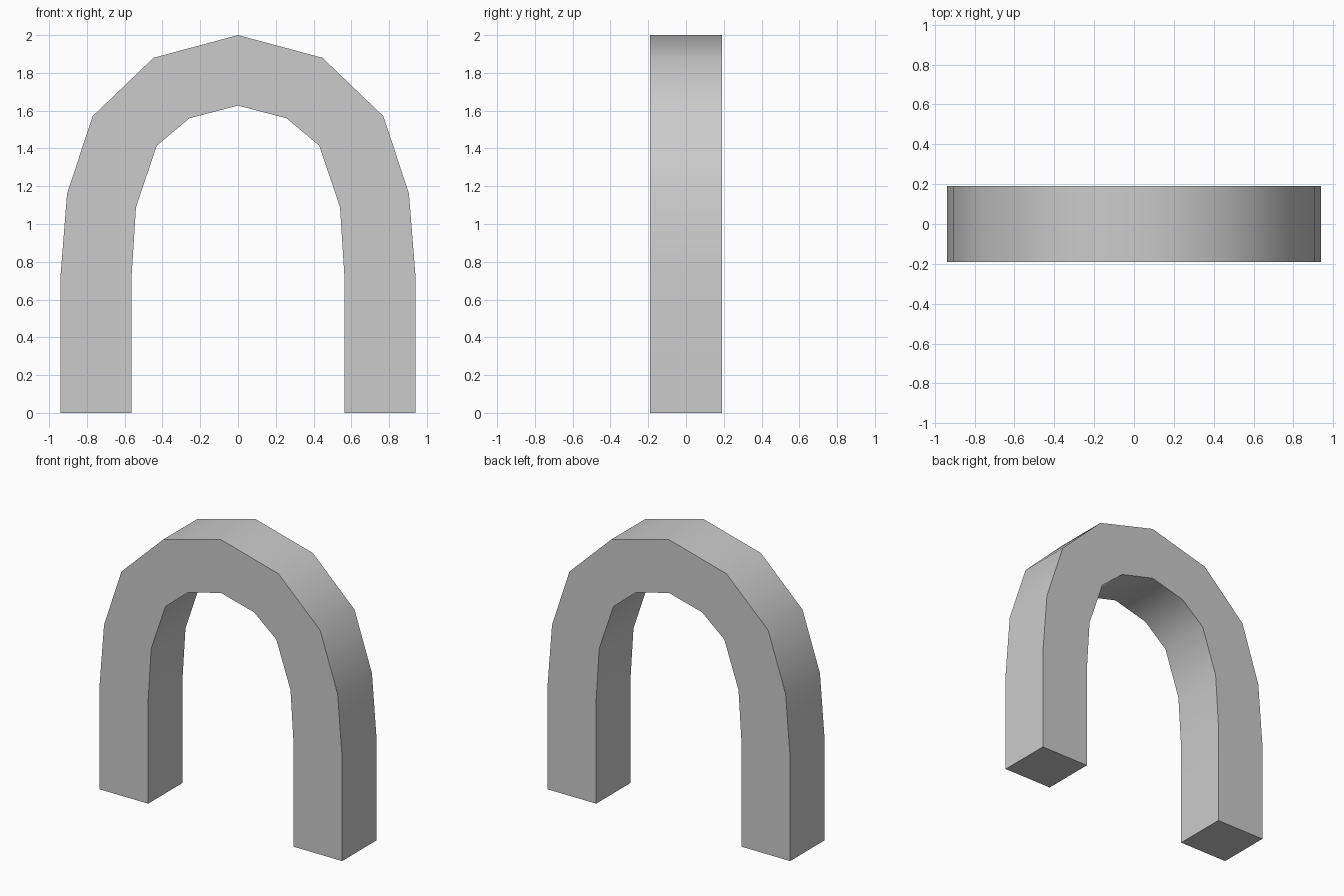
import bpy, bmesh, math

if "Cube" in bpy.data.objects:
    bpy.data.objects.remove(bpy.data.objects["Cube"])

DEPTH = 0.19

# Left half of the arch, foot to crown: (outer x, outer z, inner x, inner z)
half = [
    (-0.94, 0.0, -0.563, 0.0),
    (-0.94, 0.72, -0.563, 0.73),
    (-0.905, 1.16, -0.54, 1.09),
    (-0.77, 1.57, -0.43, 1.415),
    (-0.447, 1.88, -0.257, 1.56),
    (0.0, 2.0, 0.0, 1.627),
]
stations = half + [(-ox, oz, -ix, iz) for ox, oz, ix, iz in reversed(half[:-1])]

# Square section carried along the arch, with closed feet
bm = bmesh.new()
rings = []
for ox, oz, ix, iz in stations:
    corners = [(ox, -DEPTH, oz), (ox, DEPTH, oz), (ix, DEPTH, iz), (ix, -DEPTH, iz)]
    rings.append([bm.verts.new(c) for c in corners])
for a, b in zip(rings, rings[1:]):
    for i in range(4):
        j = (i + 1) % 4
        bm.faces.new((a[i], a[j], b[j], b[i]))
bm.faces.new(rings[0])
bm.faces.new(rings[-1])
bmesh.ops.recalc_face_normals(bm, faces=bm.faces)

mesh = bpy.data.meshes.new("arch")
bm.to_mesh(mesh)
bm.free()
arch = bpy.data.objects.new("arch", mesh)
bpy.context.collection.objects.link(arch)

# Smooth around the curve, sharp at the front, back and feet
bpy.context.view_layer.objects.active = arch
arch.select_set(True)
bpy.ops.object.shade_smooth_by_angle(angle=math.radians(40))
